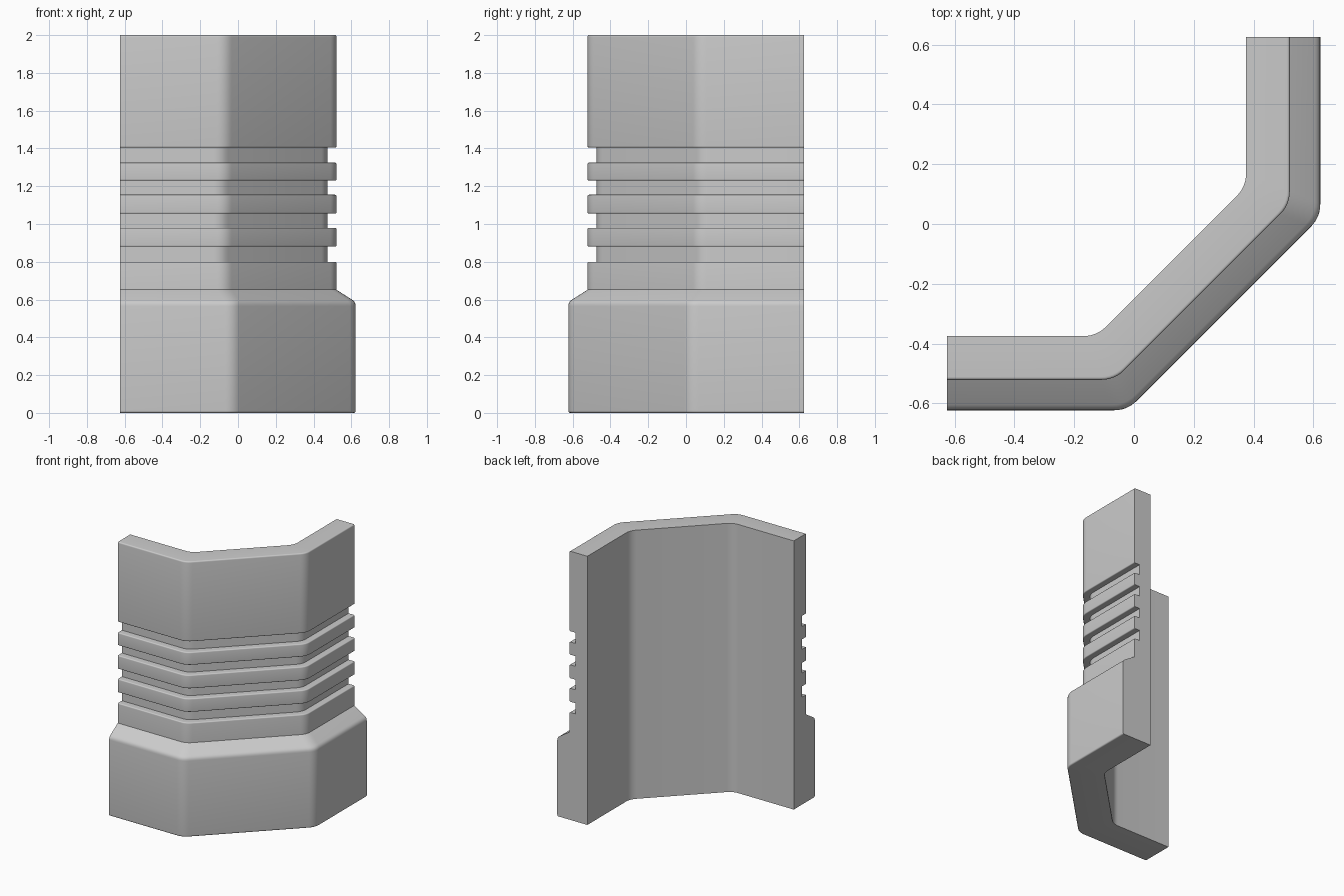
import bpy, bmesh, math
from mathutils import Vector

if "Cube" in bpy.data.objects:
    bpy.data.objects.remove(bpy.data.objects["Cube"])


def rounded(prev, corner, nxt, size, steps):
    """Points of a soft corner, starting and ending 'size' away from the corner."""
    a = corner + (prev - corner).normalized() * size
    b = corner + (nxt - corner).normalized() * size
    return [a * (1 - t) ** 2 + corner * 2 * t * (1 - t) + b * t ** 2
            for t in (i / steps for i in range(steps + 1))]


# Vertical section: (distance out from the inner wall, height, rounding)
section = [(0, 0, 0), (0.248, 0, 0.012), (0.248, 0.587, 0.022), (0.146, 0.652, 0)]
for low, high in ((0.80, 0.88), (0.98, 1.055), (1.155, 1.23), (1.325, 1.405)):
    section += [(0.146, low, 0.008), (0.098, low, 0), (0.098, high, 0), (0.146, high, 0.008)]
section += [(0.146, 2, 0.01), (0, 2, 0)]

profile = []
for i, (d, z, r) in enumerate(section):
    here = Vector((d, z))
    if r:
        before = Vector(section[i - 1][:2])
        after = Vector(section[(i + 1) % len(section)][:2])
        profile += rounded(before, here, after, r, 4)
    else:
        profile.append(here)

# Plan of the inner wall: stations paired with their outward (mitred) direction
m = math.tan(math.radians(22.5))
plan = [Vector(p) for p in ((-0.625, -0.375), (-0.125, -0.375), (0.375, 0.125), (0.375, 0.625))]
outward = [Vector(v) for v in ((0, -1), (m, -1), (1, -m), (1, 0))]
stations = [(plan[0], outward[0])]
for i in (1, 2):
    stations += [(p, outward[i]) for p in rounded(plan[i - 1], plan[i], plan[i + 1], 0.045, 6)]
stations.append((plan[3], outward[3]))

# Sweep the section along the plan and cap both ends
bm = bmesh.new()
rings = []
for p, o in stations:
    rings.append([bm.verts.new((p.x + o.x * q.x, p.y + o.y * q.x, q.y)) for q in profile])
n = len(profile)
for a, b in zip(rings, rings[1:]):
    for j in range(n):
        k = (j + 1) % n
        bm.faces.new((a[j], a[k], b[k], b[j]))
bm.faces.new(rings[0])
bm.faces.new(rings[-1])
bmesh.ops.recalc_face_normals(bm, faces=bm.faces)

mesh = bpy.data.meshes.new("grooved_wall_shell")
bm.to_mesh(mesh)
bm.free()
shell = bpy.data.objects.new("grooved_wall_shell", mesh)
bpy.context.collection.objects.link(shell)
bpy.context.view_layer.objects.active = shell
shell.select_set(True)
bpy.ops.object.shade_smooth_by_angle(angle=math.radians(30))
